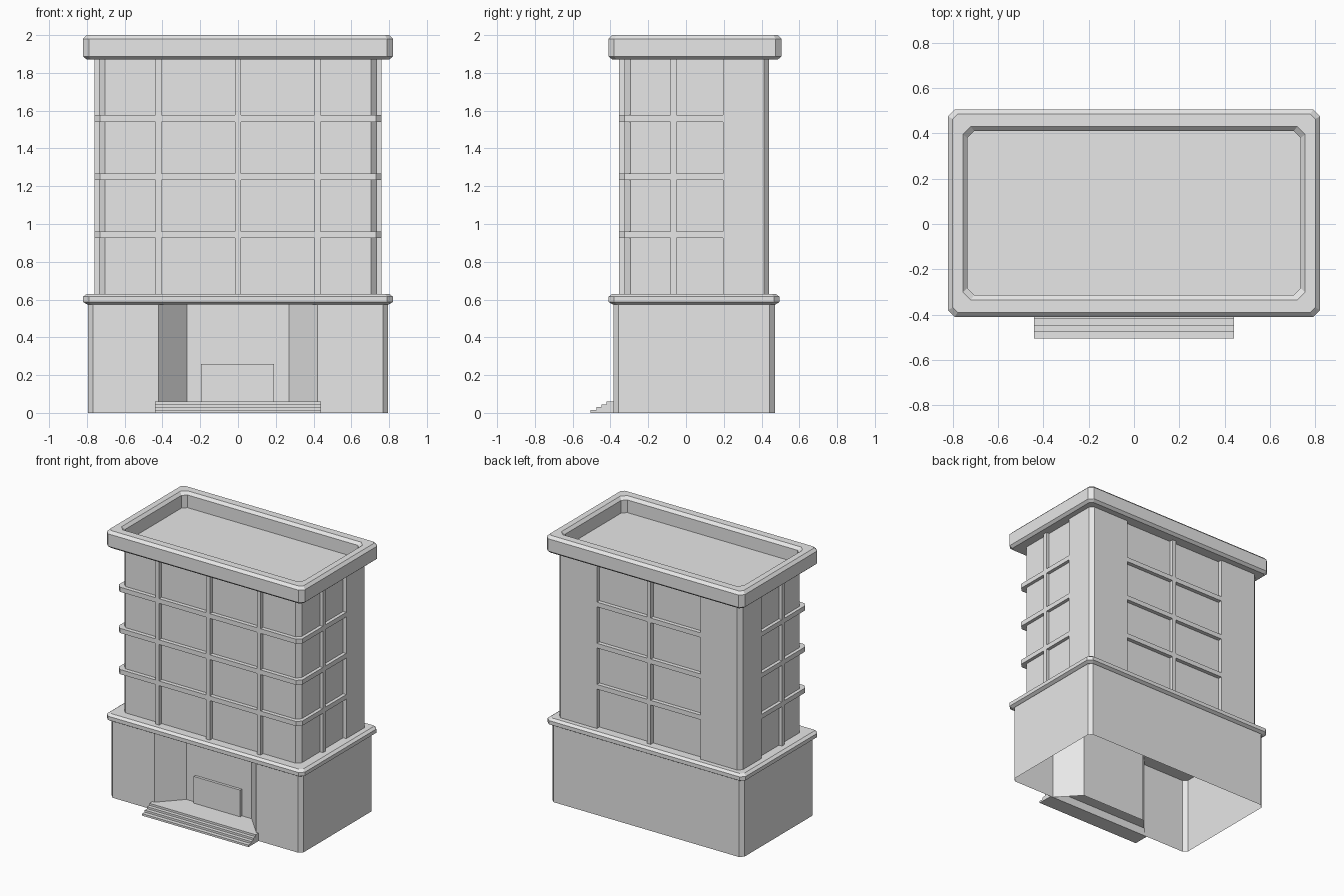
import bpy, bmesh

cube = bpy.data.objects.get("Cube")
if cube:
    bpy.data.objects.remove(cube, do_unlink=True)

concrete = bpy.data.materials.new("concrete_grey")
concrete.use_nodes = True
GREY = (0.8, 0.8, 0.8, 1)
concrete.diffuse_color = GREY
concrete.node_tree.nodes["Principled BSDF"].inputs["Base Color"].default_value = GREY


def finish(name, bm, fix_normals=True):
    if fix_normals:
        bmesh.ops.recalc_face_normals(bm, faces=bm.faces)
    mesh = bpy.data.meshes.new(name)
    bm.to_mesh(mesh)
    bm.free()
    mesh.materials.append(concrete)
    obj = bpy.data.objects.new(name, mesh)
    bpy.context.collection.objects.link(obj)
    return obj


def plan(hx, y0, y1, c):
    """Counter-clockwise rectangle with chamfered corners."""
    return [(-hx + c, y0), (hx - c, y0), (hx, y0 + c), (hx, y1 - c),
            (hx - c, y1), (-hx + c, y1), (-hx, y1 - c), (-hx, y0 + c)]


def loft(name, rings, capped=True):
    """Joins (outline, height) rings with walls and closes both ends."""
    bm = bmesh.new()
    loops = [[bm.verts.new((x, y, z)) for x, y in pts] for pts, z in rings]
    for a, b in zip(loops, loops[1:]):
        n = len(a)
        for i in range(n):
            j = (i + 1) % n
            bm.faces.new((a[i], a[j], b[j], b[i]))
    if capped:
        bm.faces.new(loops[0][::-1])
        bm.faces.new(loops[-1])
    return finish(name, bm, capped)


def prism(name, pts, z0, z1, capped=True):
    return loft(name, [(pts, z0), (pts, z1)], capped)


def box(name, x0, x1, y0, y1, z0, z1):
    return prism(name, [(x0, y0), (x1, y0), (x1, y1), (x0, y1)], z0, z1)


# Ground floor: open-bottomed shell with a splayed entrance recess
FRONT, RECESS, STEP_TOP = -0.385, -0.225, 0.06
LEDGE_Z, TOWER_Z, CORNICE_Z = 0.575, 0.63, 1.87
niche = [(-0.42, FRONT), (-0.27, RECESS), (0.27, RECESS), (0.42, FRONT)]
shell = plan(0.795, FRONT, 0.47, 0.027)
prism("ground_floor_walls", shell[:1] + niche + shell[1:], 0, LEDGE_Z, False)

bm = bmesh.new()
bm.faces.new([bm.verts.new((x, y, STEP_TOP)) for x, y in reversed(niche)])
finish("entrance_floor", bm, False)
box("entrance_door", -0.195, 0.19, RECESS - 0.02, RECESS, STEP_TOP, 0.26)

# Entrance steps
for i, y in enumerate((-0.505, -0.475, -0.447, -0.42)):
    box(f"entrance_step_{i + 1}", -0.44, 0.44, y, FRONT, i * 0.015, (i + 1) * 0.015)

# Ledge between ground floor and tower
B = 0.02
wide = plan(0.82, -0.41, 0.495, 0.03)
inset = plan(0.82 - B, -0.41 + B, 0.495 - B, 0.022)
loft("ledge", [(inset, LEDGE_Z), (wide, LEDGE_Z + 0.012),
               (wide, TOWER_Z - 0.015), (inset, TOWER_Z)])

# Tower: recessed window body in front, thicker block with a window bay behind
JOIN, BACK, BAY = 0.195, 0.44, 0.43
GLASS_X, GLASS_Y, OUT_X, OUT_Y = 0.735, -0.325, 0.76, -0.355
prism("window_walls", plan(GLASS_X, GLASS_Y, JOIN + 0.05, 0.03), TOWER_Z, CORNICE_Z)
half = [(OUT_X, JOIN), (OUT_X, BACK - 0.028), (OUT_X - 0.028, BACK),
        (BAY, BACK), (BAY, BACK - 0.03)]
prism("rear_block", half + [(-x, y) for x, y in reversed(half)], TOWER_Z, CORNICE_Z)

# Floor bands round the front and across the rear bay
corner = 0.03
band = [(OUT_X, JOIN), (-OUT_X, JOIN), (-OUT_X, OUT_Y + corner), (-OUT_X + corner, OUT_Y),
        (OUT_X - corner, OUT_Y), (OUT_X, OUT_Y + corner)]
for i in range(3):
    z = 0.925 + i * 0.308
    prism(f"floor_band_{i + 1}", band[::-1], z, z + 0.035)
    box(f"rear_band_{i + 1}", -BAY, BAY, BACK - 0.04, BACK, z, z + 0.035)

# Vertical mullions
M = 0.016
for name, x in (("right", -0.42), ("centre", 0), ("left", 0.42)):
    box(f"front_mullion_{name}", x - M, x + M, OUT_Y, GLASS_Y + 0.01, TOWER_Z, CORNICE_Z)
for name, s in (("right", -1), ("left", 1)):
    x0, x1 = sorted((s * (GLASS_X - 0.01), s * OUT_X))
    box(f"side_mullion_{name}", x0, x1, -0.065 - M, -0.065 + M, TOWER_Z, CORNICE_Z)
box("rear_mullion", -M, M, BACK - 0.04, BACK, TOWER_Z, CORNICE_Z)

# Cornice with parapet and sunken roof
outer = plan(0.82, -0.41, 0.505, 0.03)
rim = plan(0.8, -0.39, 0.485, 0.022)
lip = plan(0.755, -0.335, 0.43, 0.035)
well = plan(0.735, -0.313, 0.41, 0.03)
loft("cornice_and_roof", [(rim, CORNICE_Z), (outer, CORNICE_Z + 0.017), (outer, 1.98),
                          (rim, 2), (lip, 2), (well, 1.98), (well, 1.885)])
